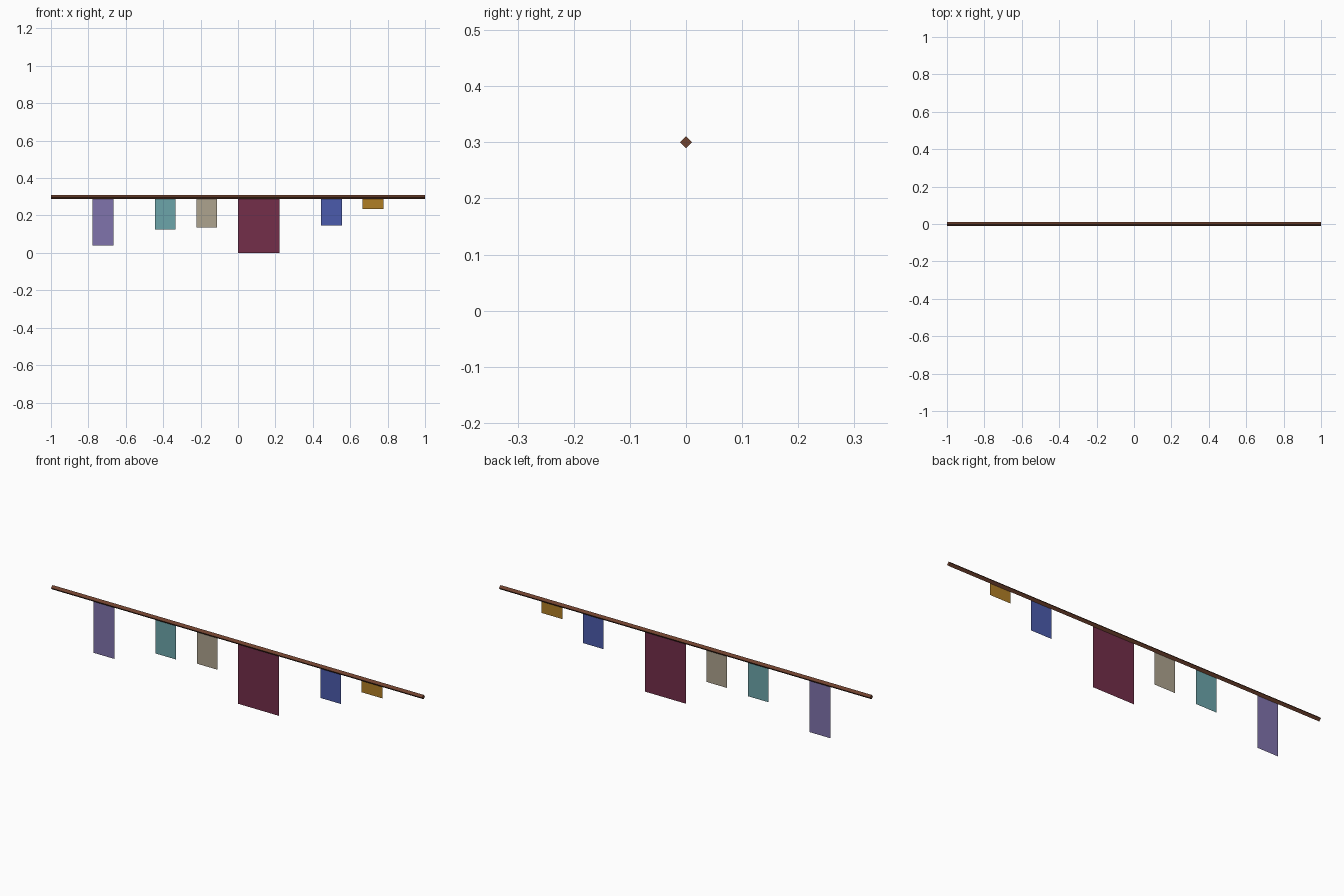
import bpy
import math

if "Cube" in bpy.data.objects:
    bpy.data.objects.remove(bpy.data.objects["Cube"])


def linear(c):
    c /= 255
    return c / 12.92 if c <= 0.04045 else ((c + 0.055) / 1.055) ** 2.4


def paint(obj, rgb):
    mat = bpy.data.materials.new(obj.name + "_colour")
    mat.diffuse_color = (*[linear(c) for c in rgb], 1)
    mat.use_nodes = True
    mat.node_tree.nodes["Principled BSDF"].inputs["Base Color"].default_value = mat.diffuse_color
    obj.data.materials.append(mat)


ROPE_Z = 0.30
UNIT = 1 / 9  # flags sit on a grid of ninths along the rope

# Rope: a four-sided bar standing on its edge, along x
bpy.ops.mesh.primitive_cylinder_add(
    vertices=4, radius=0.0107, depth=2,
    location=(0, 0, ROPE_Z), rotation=(0, math.pi / 2, 0))
rope = bpy.context.object
rope.name = "rope"
paint(rope, (112, 66, 46))


# Cloth flags: single flat sheets hanging from the rope's centre line
def flag(name, start, width, bottom, rgb):
    x0, x1 = start * UNIT, (start + width) * UNIT
    mesh = bpy.data.meshes.new(name)
    mesh.from_pydata(
        [(x0, 0, bottom), (x1, 0, bottom), (x1, 0, ROPE_Z), (x0, 0, ROPE_Z)],
        [], [(0, 1, 2, 3)])
    obj = bpy.data.objects.new(name, mesh)
    bpy.context.collection.objects.link(obj)
    paint(obj, rgb)


flag("purple_flag", -7, 1, 0.04, (128, 115, 172))
flag("teal_flag", -4, 1, 0.126, (108, 165, 170))
flag("beige_flag", -2, 1, 0.136, (174, 163, 142))
flag("maroon_flag", 0, 2, 0.0, (115, 46, 74))
flag("blue_flag", 4, 1, 0.147, (75, 91, 172))
flag("gold_flag", 6, 1, 0.234, (176, 126, 38))
